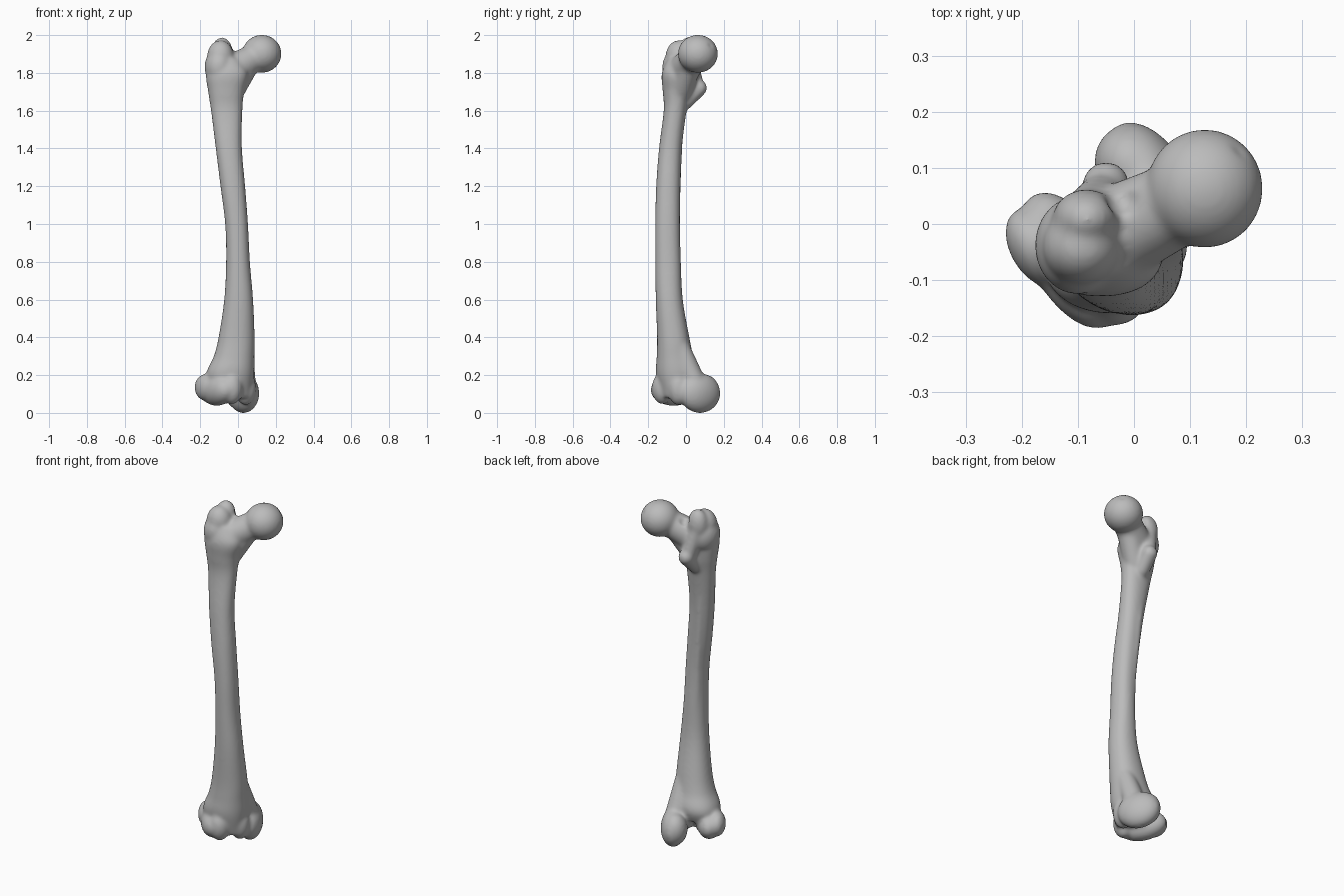
import bpy, bmesh, math
from mathutils import Matrix, Vector

cube = bpy.data.objects.get("Cube")
if cube:
    bpy.data.objects.remove(cube, do_unlink=True)

bone_grey = bpy.data.materials.new("bone_grey")
bone_grey.use_nodes = True
colour = (0.5, 0.5, 0.5, 1)
bone_grey.diffuse_color = colour
bone_grey.node_tree.nodes["Principled BSDF"].inputs["Base Color"].default_value = colour

KNEE = Matrix.Rotation(math.radians(30), 4, 'Z')   # the knee is twisted against the hip


def blob(bm, centre, radii, turn=Matrix()):
    """Ellipsoid whose place and axes are given in a turned frame."""
    m = turn @ Matrix.Translation(centre) @ Matrix.Diagonal((*radii, 1))
    bmesh.ops.create_icosphere(bm, subdivisions=4, radius=1, matrix=m)


def taper(bm, start, end, r0, r1, steps=12):
    """Rounded limb with changing thickness."""
    for i in range(steps + 1):
        t = i / steps
        r = r0 + (r1 - r0) * t
        blob(bm, Vector(start).lerp(Vector(end), t), (r, r, r))


def spline(a, b, c, d, t):
    return [0.5 * (2*q + (r - p)*t + (2*p - 5*q + 4*r - s)*t*t + (3*q - p - 3*r + s)*t**3)
            for p, q, r, s in zip(a, b, c, d)]


def loft(bm, rows, sides=40, steps=5, power=0.9, swell=0.003):
    """Skin over sections given as height, left, right, front, back."""
    last = len(rows) - 1
    sections = [spline(rows[max(i - 1, 0)], rows[i], rows[i + 1], rows[min(i + 2, last)], k / steps)
                for i in range(last) for k in range(steps)] + [rows[last]]
    rings = []
    for z, x0, x1, y0, y1 in sections:
        ring = []
        for k in range(sides):
            a = math.tau * k / sides
            c, s = (math.copysign(abs(f) ** power, f) for f in (math.cos(a), math.sin(a)))
            ring.append(bm.verts.new(((x0 + x1) / 2 + ((x1 - x0) / 2 + swell) * c,
                                      (y0 + y1) / 2 + ((y1 - y0) / 2 + swell) * s, z)))
        rings.append(ring)
    for lo, hi in zip(rings, rings[1:]):
        for k in range(sides):
            n = (k + 1) % sides
            bm.faces.new((lo[k], lo[n], hi[n], hi[k]))
    bm.faces.new(rings[0][::-1])
    bm.faces.new(rings[-1])


def to_object(bm, name):
    mesh = bpy.data.meshes.new(name)
    bm.to_mesh(mesh)
    bm.free()
    obj = bpy.data.objects.new(name, mesh)
    bpy.context.collection.objects.link(obj)
    return obj


bm = bmesh.new()

# Bowed shaft, flared at both ends
loft(bm, [
    (0.08, -0.13, 0.06, -0.12, 0.00),
    (0.20, -0.165, 0.082, -0.155, 0.06),
    (0.30, -0.125, 0.084, -0.152, 0.035),
    (0.40, -0.10, 0.085, -0.15, 0.015),
    (0.60, -0.07, 0.077, -0.157, -0.02),
    (0.80, -0.06, 0.06, -0.16, -0.03),
    (1.00, -0.065, 0.05, -0.16, -0.035),
    (1.20, -0.09, 0.035, -0.155, -0.033),
    (1.40, -0.115, 0.018, -0.14, -0.025),
    (1.60, -0.14, 0.02, -0.115, 0.00),
    (1.70, -0.155, 0.03, -0.12, 0.02),
    (1.80, -0.165, 0.05, -0.125, 0.03),
    (1.88, -0.12, 0.0, -0.09, 0.02),
])

# Ridge down the back of the shaft
taper(bm, (-0.075, -0.035, 1.5), (-0.035, -0.055, 1.0), 0.02, 0.02, 40)
taper(bm, (-0.035, -0.055, 1.0), (-0.03, -0.055, 0.55), 0.02, 0.015, 40)

# Ball head and neck
blob(bm, (0.126, 0.063, 1.901), (0.104, 0.106, 0.1005))
taper(bm, (-0.05, -0.025, 1.80), (0.085, 0.04, 1.88), 0.087, 0.074)
taper(bm, (-0.03, -0.03, 1.70), (0.035, 0.01, 1.82), 0.062, 0.064)

# Large outer knob, with a crest leading to the small inner knob
blob(bm, (-0.085, 0.01, 1.898), (0.06, 0.052, 0.091))
blob(bm, (-0.093, -0.04, 1.885), (0.071, 0.068, 0.088))
blob(bm, (-0.1, -0.038, 1.83), (0.077, 0.088, 0.10))
taper(bm, (-0.085, 0.02, 1.87), (-0.055, 0.05, 1.74), 0.043, 0.043)
taper(bm, (-0.05, 0.069, 1.72), (-0.055, 0.0, 1.65), 0.043, 0.042)

# Inner knee knuckle with its rounded back and the flare above it
blob(bm, (0.062, 0.05, 0.104), (0.069, 0.118, 0.105), KNEE)
blob(bm, (0.05, 0.09, 0.112), (0.067, 0.076, 0.09), KNEE)
blob(bm, (0.015, -0.055, 0.13), (0.055, 0.056, 0.09), KNEE)
taper(bm, (0.034, 0.052, 0.145), (0.03, -0.045, 0.38), 0.061, 0.05)

# Outer knee knuckle with its front lip and side bump
blob(bm, (-0.13, 0.0, 0.122), (0.07, 0.136, 0.085), KNEE)
blob(bm, (-0.09, -0.09, 0.13), (0.058, 0.058, 0.085), KNEE)
blob(bm, (-0.172, 0.05, 0.135), (0.047, 0.077, 0.07), KNEE)

bone = to_object(bm, "thigh_bone")

# Hollows: head pit, pocket behind the outer knob, notch between the knuckles
bm = bmesh.new()
blob(bm, (0.197, 0.139, 1.952), (0.02, 0.02, 0.02))
blob(bm, (-0.02, 0.045, 1.93), (0.03, 0.03, 0.04))
blob(bm, (-0.04, 0.09, 0.07), (0.027, 0.10, 0.08), KNEE)
hollows = to_object(bm, "hollow_cutter")
hollows.hide_render = True

# Fuse the parts into one continuous surface
bpy.ops.object.select_all(action='DESELECT')
bpy.context.view_layer.objects.active = bone
bone.select_set(True)
fuse = bone.modifiers.new("fuse", 'REMESH')
fuse.mode = 'VOXEL'
fuse.voxel_size = 0.008
cut = bone.modifiers.new("hollow", 'BOOLEAN')
cut.operation = 'DIFFERENCE'
cut.object = hollows
even = bone.modifiers.new("even", 'REMESH')
even.mode = 'VOXEL'
even.voxel_size = 0.0075
soft = bone.modifiers.new("soften", 'SMOOTH')
soft.factor = 0.5
soft.iterations = 14
for name in [m.name for m in bone.modifiers]:
    bpy.ops.object.modifier_apply(modifier=name)
bpy.data.objects.remove(hollows, do_unlink=True)

bone.data.materials.clear()
bone.data.materials.append(bone_grey)
for p in bone.data.polygons:
    p.material_index = 0
bpy.ops.object.shade_smooth()
